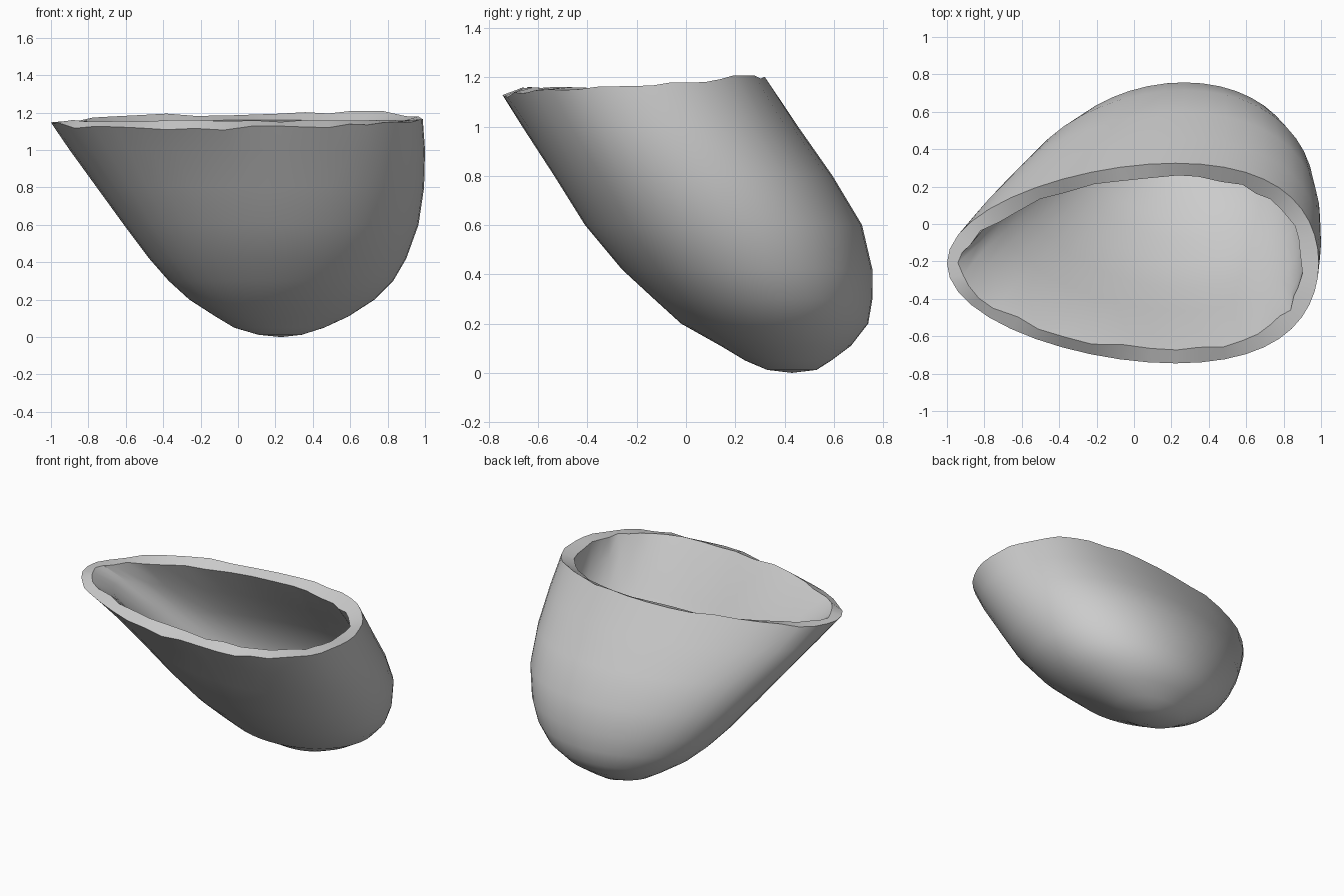
import bpy, bmesh, math, random

random.seed(4)
cube = bpy.data.objects.get("Cube")
if cube:
    bpy.data.objects.remove(cube)

SIDES = 44
# Level slices of the leaning shell: z, x min, x max, y min, y max
SLICES = [
    (0.012, 0.11, 0.34, 0.33, 0.53),
    (0.05, -0.02, 0.46, 0.24, 0.59),
    (0.11, -0.12, 0.59, 0.14, 0.67),
    (0.20, -0.26, 0.73, -0.02, 0.74),
    (0.30, -0.37, 0.83, -0.13, 0.757),
    (0.42, -0.475, 0.90, -0.26, 0.757),
    (0.60, -0.61, 0.965, -0.41, 0.715),
    (0.80, -0.755, 0.995, -0.535, 0.595),
    (1.00, -0.90, 1.0, -0.665, 0.455),
    (1.16, -1.0, 0.988, -0.745, 0.325),
]

shell_grey = bpy.data.materials.new("shell grey")
shell_grey.use_nodes = True
grey = (0.6, 0.6, 0.6, 1)
shell_grey.diffuse_color = grey
shell_grey.node_tree.nodes["Principled BSDF"].inputs["Base Color"].default_value = grey


def slice_ring(bm, z, x0, x1, y0, y1, rim):
    """Egg-shaped ring, more pointed towards -x the higher it lies."""
    point = 0.23 * z / 1.16
    ring = []
    for i in range(SIDES):
        t = math.tau * i / SIDES
        x = (x0 + x1) / 2 + (x1 - x0) / 2 * (math.cos(t) + point * math.sin(t) ** 2)
        y = (y0 + y1) / 2 + (y1 - y0) / 2 * math.sin(t)
        h = z
        if rim:  # ragged broken edge, higher at the back
            h = 1.172 + 0.075 * y + 0.015 * x + random.uniform(-0.012, 0.012)
        ring.append(bm.verts.new((x, y, h)))
    return ring


# Outer skin: lofted slices closed by a fan at the bottom
bm = bmesh.new()
rings = [slice_ring(bm, *s, rim=s is SLICES[-1]) for s in SLICES]
bottom = bm.verts.new((0.23, 0.43, 0))
for i in range(SIDES):
    j = (i + 1) % SIDES
    bm.faces.new((bottom, rings[0][j], rings[0][i]))
    for low, high in zip(rings, rings[1:]):
        bm.faces.new((low[i], low[j], high[j], high[i]))
bmesh.ops.recalc_face_normals(bm, faces=bm.faces)
if bm.faces[0].normal.z > 0:
    bmesh.ops.reverse_faces(bm, faces=bm.faces)

mesh = bpy.data.meshes.new("broken_eggshell")
bm.to_mesh(mesh)
bm.free()
mesh.materials.append(shell_grey)
shell = bpy.data.objects.new("broken_eggshell", mesh)
bpy.context.collection.objects.link(shell)

# Wall thickness
wall = shell.modifiers.new("wall", "SOLIDIFY")
wall.thickness = 0.085
wall.offset = -1

bpy.context.view_layer.objects.active = shell
shell.select_set(True)
bpy.ops.object.modifier_apply(modifier="wall")

# Chip the inner lip of the rim
for v in shell.data.vertices[len(shell.data.vertices) // 2:]:
    if v.co.z > 1.09:
        v.co.x += random.uniform(-0.012, 0.012)
        v.co.y += random.uniform(-0.012, 0.012)
        v.co.z = 1.155 + random.uniform(-0.006, 0.006)

bpy.ops.object.shade_smooth_by_angle(angle=math.radians(35))
